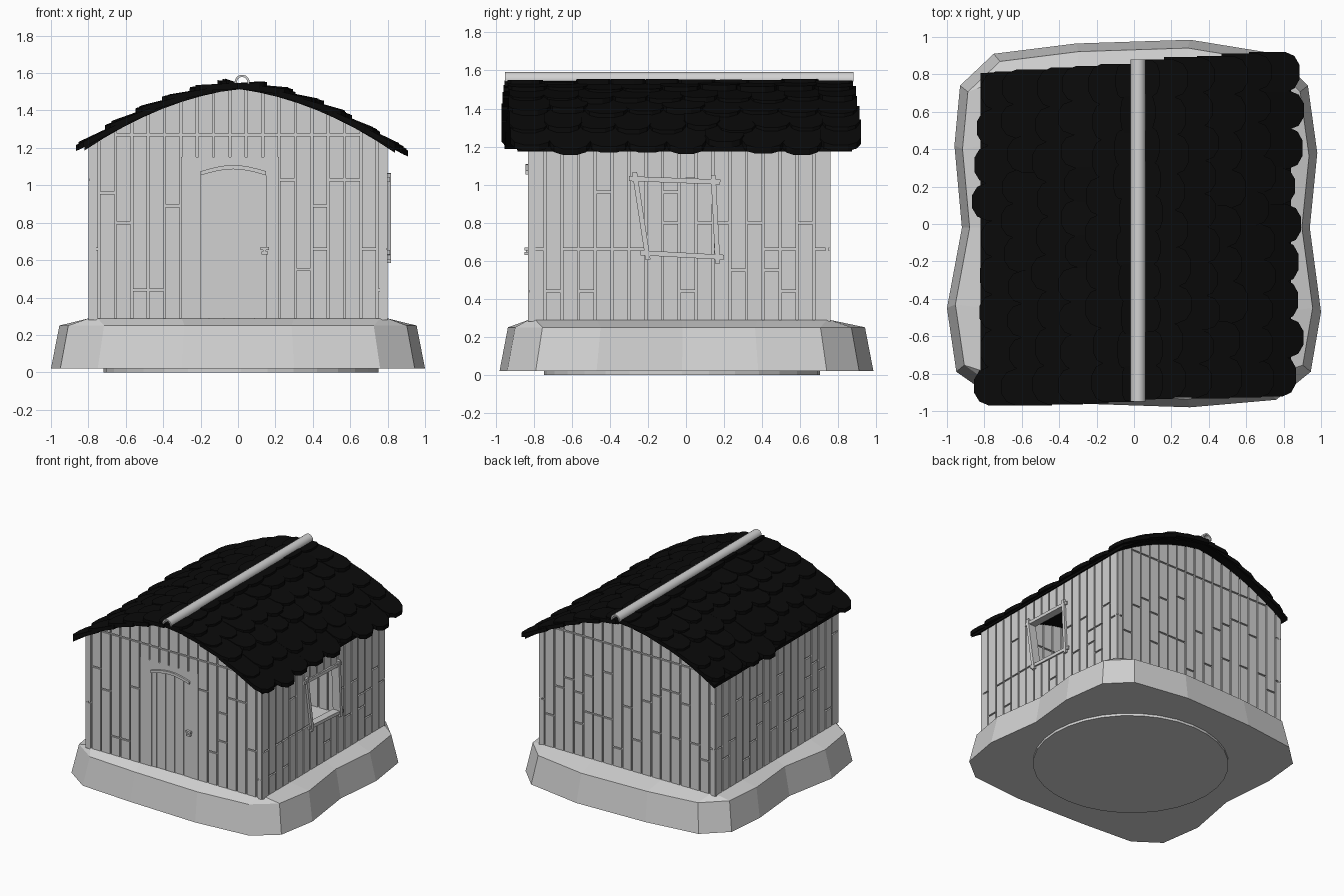
import bpy, bmesh, math, random
from mathutils import Vector

random.seed(4)
if "Cube" in bpy.data.objects:
    bpy.data.objects.remove(bpy.data.objects["Cube"])


def material(name, value):
    m = bpy.data.materials.new(name)
    m.use_nodes = True
    m.diffuse_color = (value, value, value, 1)
    m.node_tree.nodes["Principled BSDF"].inputs["Base Color"].default_value = (value, value, value, 1)
    return m


GREY = material("pale grey", 0.64)
BLACK = material("roof black", 0.003)
WALL_X, FRONT, BACK, FLOOR = 0.80, -0.83, 0.76, 0.28


def finish(name, bm, mat):
    bmesh.ops.recalc_face_normals(bm, faces=bm.faces)
    mesh = bpy.data.meshes.new(name)
    bm.to_mesh(mesh)
    bm.free()
    mesh.materials.append(mat)
    ob = bpy.data.objects.new(name, mesh)
    bpy.context.collection.objects.link(ob)
    return ob


def loft(bm, rings, caps=True):
    """Bridge closed rings of points, with end caps."""
    vs = [[bm.verts.new(p) for p in ring] for ring in rings]
    n = len(vs[0])
    for a, b in zip(vs, vs[1:]):
        for i in range(n):
            j = (i + 1) % n
            bm.faces.new((a[i], a[j], b[j], b[i]))
    if caps:
        bm.faces.new(vs[0])
        bm.faces.new(vs[-1])


def slab(bm, place, outline, d0, d1):
    """Extrude a wall outline (along, height) between two depths."""
    loft(bm, [[place(a, d, z) for a, z in outline] for d in (d0, d1)])


def rect(a0, a1, z0, z1):
    return [(a0, z0), (a1, z0), (a1, z1), (a0, z1)]


# Wall placements: (along, depth inwards, height) to world
def on_front(a, d, z): return (a, FRONT + d, z)
def on_back(a, d, z): return (a, BACK - d, z)
def on_left(a, d, z): return (WALL_X - d, a, z)
def on_right(a, d, z): return (-WALL_X + d, a, z)


def roof_top(x):
    return 1.575 - 0.13 * abs(x) - 0.33 * x * x


def gable(x):
    return roof_top(x) - 0.055


def eave(_):
    return gable(WALL_X)


# Stone base with a wavy outline
outline = [(-.75, .91), (-.31, .965), (.30, .985), (.76, .91), (.93, .74), (.98, .38),
           (.94, -.02), (1, -.47), (.945, -.79), (.76, -.94), (.30, -.98), (-.3, -.96),
           (-.75, -.93), (-.95, -.79), (-1, -.45), (-.92, -.02), (-.96, .42), (-.93, .74)]
bm = bmesh.new()
loft(bm, [[(x, y, 0.02) for x, y in outline],
          [(x * .955, y * .955, 0.25) for x, y in outline],
          [(max(-WALL_X, min(WALL_X, x)), max(FRONT, min(BACK, y)), 0.288) for x, y in outline]])
finish("stone_base", bm, GREY)

# Round foot under the base
bm = bmesh.new()
circle = [i * math.tau / 32 for i in range(32)]
loft(bm, [[(.015 + .735 * math.cos(t), -.02 + .725 * math.sin(t), z) for t in circle] for z in (0, .025)])
finish("round_foot", bm, GREY)

# Plank walls
GAP = 0.006
JOINTS = [.44, .55, .66, .80, .89, .96, 1.03]
gable_seams = [-WALL_X] + [-.743 + .0875 * k for k in range(18)] + [WALL_X]
side_seams = [FRONT + (BACK - FRONT) * k / 18 for k in range(19)]


def plank_wall(name, place, seams, top, has_door=False, has_gable=False):
    # Thin backing closes the grooves between the planks
    bm = bmesh.new()
    crest = [(a, top(a)) for a in reversed(seams)]
    slab(bm, place, [(seams[0], FLOOR), (seams[-1], FLOOR)] + crest, .012, .028)
    backing = finish(name + "_backing", bm, GREY)
    bm = bmesh.new()
    for a0, a1 in zip(seams, seams[1:]):
        over_door = has_door and a0 > -.32 and a1 < .24
        low = 1.15 if over_door else FLOOR
        cuts = [] if over_door else sorted(random.sample(JOINTS, random.choice((1, 1, 2))))
        if has_gable and min(top(a0), top(a1)) > 1.29:
            cuts.append(1.27)
        start = low
        for cut in cuts:
            if cut - start > .1:
                slab(bm, place, rect(a0 + GAP, a1 - GAP, start, cut - GAP), 0, .04)
                start = cut + GAP
        slab(bm, place, [(a0 + GAP, start), (a1 - GAP, start),
                         (a1 - GAP, top(a1)), (a0 + GAP, top(a0))], 0, .04)
    return backing, finish(name + "_planks", bm, GREY)


plank_wall("front_wall", on_front, gable_seams, gable, True, True)
plank_wall("back_wall", on_back, gable_seams, gable, False, True)
plank_wall("right_wall", on_right, side_seams, eave)
window_wall = plank_wall("left_wall", on_left, side_seams, eave)

# Crooked window opening
corners = [(-.205, .64), (.165, .62), (.145, 1.015), (-.265, 1.03)]
bm = bmesh.new()
slab(bm, on_left, corners, -.1, .1)
cutter = finish("window_cutter", bm, GREY)
cutter.hide_render = True
cutter.hide_viewport = True
for ob in window_wall:
    mod = ob.modifiers.new("window", 'BOOLEAN')
    mod.operation = 'DIFFERENCE'
    mod.solver = 'EXACT'
    mod.object = cutter

# Window frame sticks, overshooting at the corners
bm = bmesh.new()
for i in range(4):
    p, q = Vector(corners[i]), Vector(corners[(i + 1) % 4])
    u = (q - p).normalized()
    side = Vector((-u.y, u.x)) * .013
    p, q = p - u * .035, q + u * .035
    depth = -.018 if i % 2 else -.012
    slab(bm, on_left, [p - side, q - side, q + side, p + side], depth, .05)
finish("window_frame", bm, GREY)

# Door surround with an arched opening
arch = [(-.20 + .35 * i / 8, 1.075 + .033 * math.sin(math.pi * i / 8)) for i in range(9)]
bm = bmesh.new()
slab(bm, on_front, [(-.305, FLOOR), (-.20, FLOOR)] + arch +
     [(.15, FLOOR), (.22, FLOOR), (.22, 1.15), (-.305, 1.15)], 0, .04)
finish("door_surround", bm, GREY)

bm = bmesh.new()
slab(bm, on_front, arch + [(a, z - .022) for a, z in reversed(arch)], -.014, .02)
finish("door_arch", bm, GREY)

# Door boards, set back
bm = bmesh.new()
boards = [-.20, -.155, -.075, .005, .088, .15]
for k, (a0, a1) in enumerate(zip(boards, boards[1:])):
    slab(bm, on_front, rect(a0 + .002, a1 - .002, FLOOR, 1.085), .004 + .003 * (k % 2), .02)
finish("door_boards", bm, GREY)

# Latch
bm = bmesh.new()
slab(bm, on_front, rect(.125, .16, .63, .645), -.018, .01)
slab(bm, on_front, rect(.12, .165, .655, .67), -.018, .01)
slab(bm, on_front, rect(.135, .15, .63, .67), -.010, .01)
finish("door_latch", bm, GREY)

# Roof deck under the tiles
bm = bmesh.new()
spans = [-.82 + 1.66 * i / 16 for i in range(17)]
section = [(x, roof_top(x) - .035) for x in spans] + [(x, roof_top(x) - .06) for x in reversed(spans)]
loft(bm, [[(x, y + .04 * x, z) for x, z in section] for y in (-.92, .84)])
finish("roof_deck", bm, BLACK)

# Rounded overlapping roof tiles
HALF = [(-.5, 0), (-.5, .72), (-.4, .9), (-.18, 1)]
TILE = HALF + [(-w, l) for w, l in reversed(HALF)]


def roof_tile(bm, side, low, y, width, length, lift):
    high = max(low - length, 0)
    z_low, z_high = roof_top(low) + lift, roof_top(high) - .028
    rings = []
    for drop in (0, -.032):
        rings.append([(side * (high + (low - high) * l), y + w * width,
                       z_high + (z_low - z_high) * l + drop) for w, l in TILE])
    loft(bm, rings)


for side, edge, name in ((-1, .84, "right_roof_tiles"), (1, .885, "left_roof_tiles")):
    bm = bmesh.new()
    for row in range(6):
        low = edge - row * .15
        y0, y1 = -.94 + .03 * side * low, .86 + .06 * side * low
        count = 9 + row % 2
        step = (y1 - y0) / count
        for k in range(count):
            roof_tile(bm, side, low + random.uniform(-.025, .025), y0 + (k + .5) * step,
                      step * random.uniform(1.0, 1.12), .27, random.uniform(-.008, .008))
    finish(name, bm, BLACK)

# Ridge cap: a hollow half round
bm = bmesh.new()
angles = [math.radians(-15 + 210 * i / 14) for i in range(15)]
ring = [(r, t) for r, ts in ((.04, angles), (.028, angles[::-1])) for t in ts]
loft(bm, [[(.022 + r * math.cos(t), y, 1.551 + r * math.sin(t)) for r, t in ring] for y in (-.95, .88)])
ridge = finish("ridge_cap", bm, GREY)
bpy.context.view_layer.objects.active = ridge
ridge.select_set(True)
bpy.ops.object.shade_smooth_by_angle()
